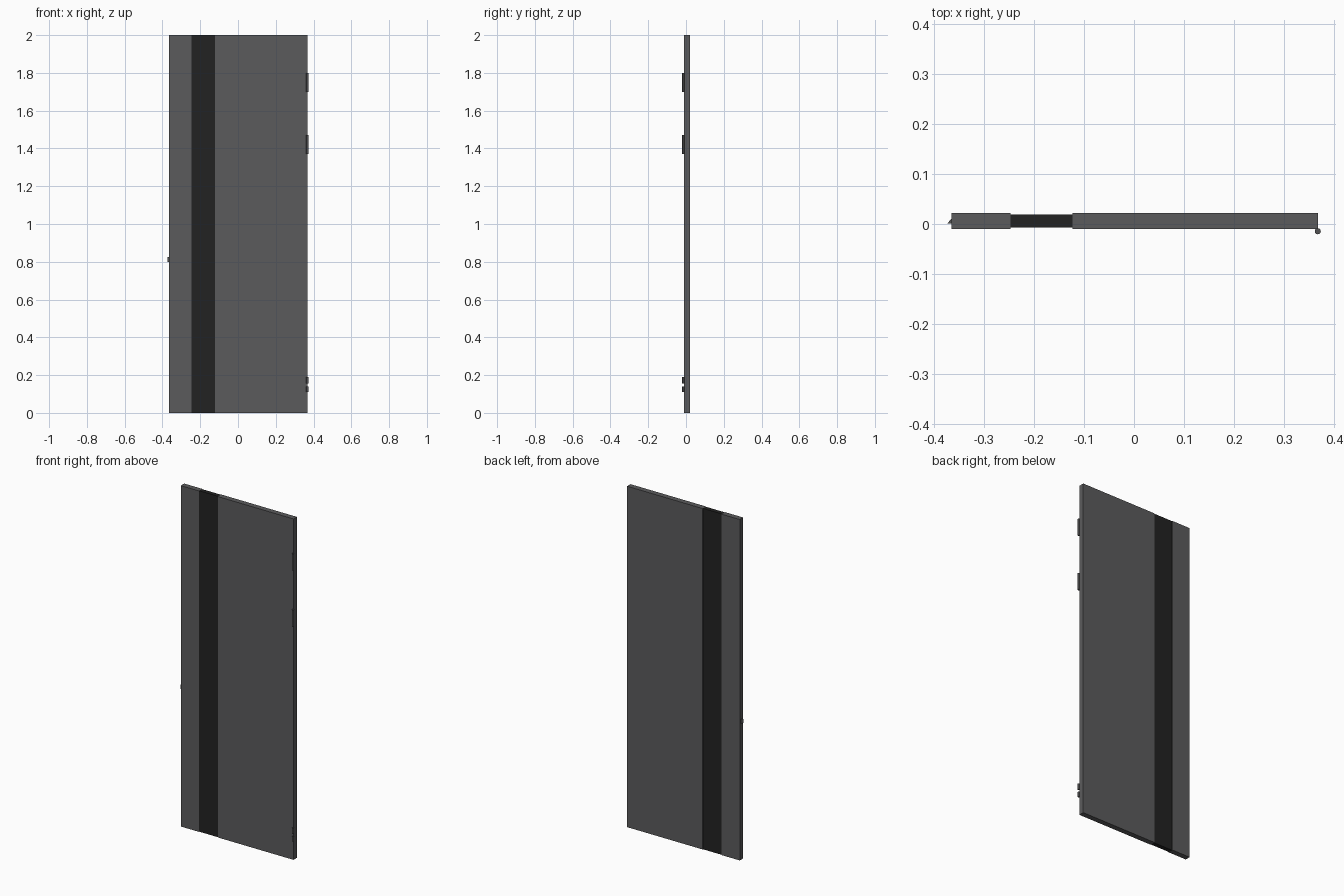
import bpy, bmesh, math

if "Cube" in bpy.data.objects:
    bpy.data.objects.remove(bpy.data.objects["Cube"])

def material(name, v):
    m = bpy.data.materials.new(name)
    m.diffuse_color = (*v, 1)
    m.use_nodes = True
    m.node_tree.nodes["Principled BSDF"].inputs["Base Color"].default_value = m.diffuse_color
    return m

panel_grey = material("panel grey", (0.105, 0.105, 0.108))
glass_dark = material("dark glass", (0.016, 0.016, 0.016))
steel = material("dark steel", (0.085, 0.085, 0.088))

def prism(name, outline, z0, z1, mat):
    """Extrude an xy outline from z0 to z1."""
    bm = bmesh.new()
    f = bm.faces.new([bm.verts.new((x, y, z0)) for x, y in outline])
    ext = bmesh.ops.extrude_face_region(bm, geom=[f])
    for v in ext["geom"]:
        if isinstance(v, bmesh.types.BMVert):
            v.co.z = z1
    bmesh.ops.recalc_face_normals(bm, faces=bm.faces)
    me = bpy.data.meshes.new(name)
    bm.to_mesh(me)
    bm.free()
    me.materials.append(mat)
    ob = bpy.data.objects.new(name, me)
    bpy.context.collection.objects.link(ob)
    return ob

def rect(x0, x1, y0, y1):
    return [(x0, y0), (x1, y0), (x1, y1), (x0, y1)]

# Door leaf: two solid panels with a slightly recessed full height strip
Y0, Y1 = -0.010, 0.0215
prism("latch_side_panel", rect(-0.364, -0.247, Y0, Y1), 0, 2, panel_grey)
prism("hinge_side_panel", rect(-0.123, 0.367, Y0, Y1), 0, 2, panel_grey)
prism("glass_strip", rect(-0.247, -0.123, Y0 + 0.003, Y1 - 0.003), 0, 2, glass_dark)

# Latch bolt: wedge on the left edge
prism("latch_bolt", [(-0.373, 0.001), (-0.364, 0.001), (-0.364, 0.011)], 0.80, 0.825, steel)

# Hinge barrels on the right edge
def circle(x, y, r, n=16):
    return [(x + r * math.cos(2 * math.pi * i / n), y + r * math.sin(2 * math.pi * i / n))
            for i in range(n)]

for i, (z0, z1) in enumerate([(0.11, 0.14), (0.155, 0.19), (1.37, 1.47), (1.70, 1.80)]):
    ob = prism(f"hinge_barrel_{i + 1}", circle(0.367, -0.0145, 0.006), z0, z1, steel)
    bpy.context.view_layer.objects.active = ob
    ob.select_set(True)
    bpy.ops.object.shade_smooth_by_angle()
    ob.select_set(False)
